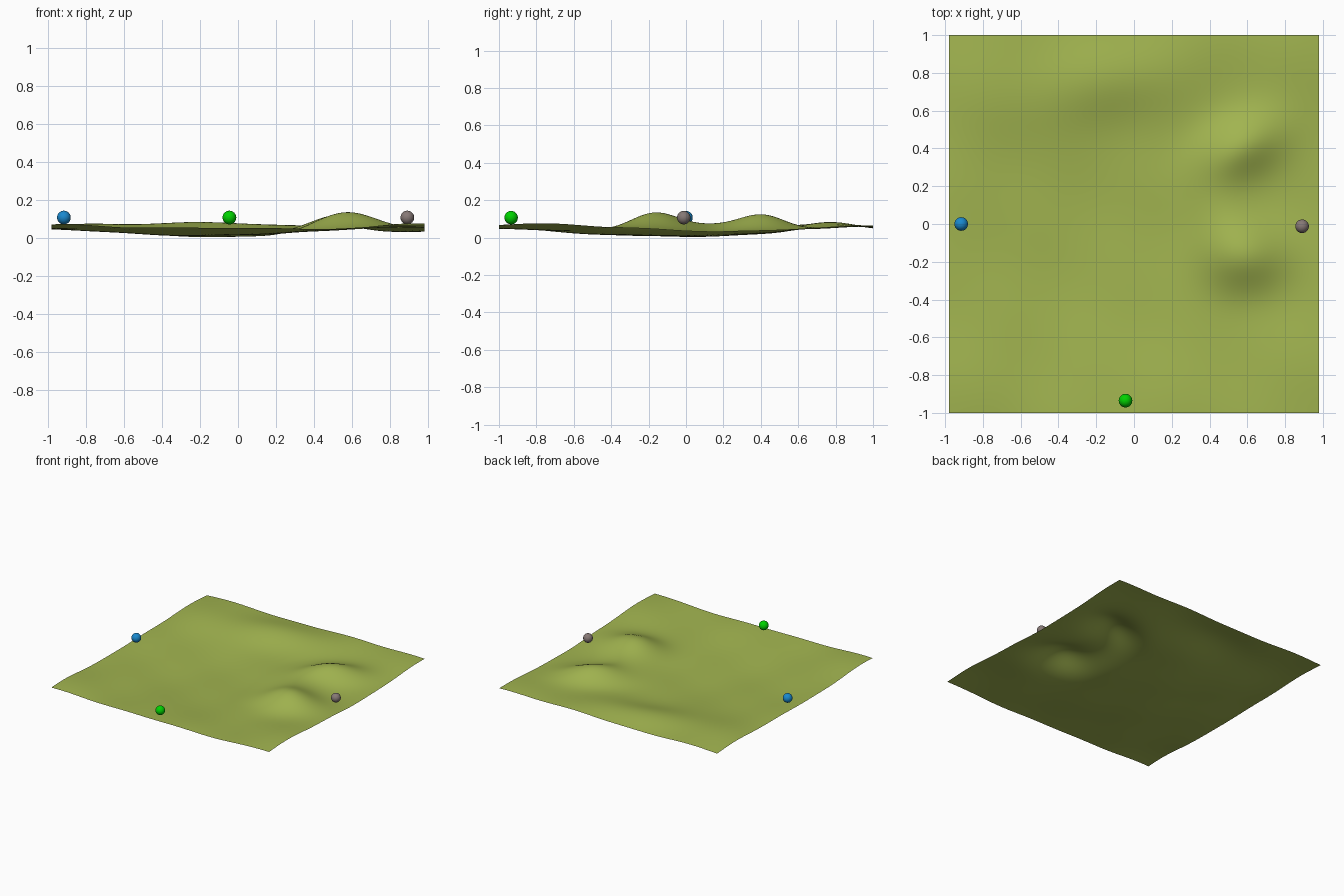
import bpy, bmesh, math

if "Cube" in bpy.data.objects:
    bpy.data.objects.remove(bpy.data.objects["Cube"])


def material(name, rgb):
    m = bpy.data.materials.new(name)
    m.diffuse_color = (*rgb, 1)
    m.use_nodes = True
    m.node_tree.nodes["Principled BSDF"].inputs["Base Color"].default_value = m.diffuse_color
    return m


# Hills and hollows: x, y, height, spread along, spread across, angle in degrees
BUMPS = [
    (0.58, -0.17, 0.100, 0.16, 0.13, 0),      # front hill
    (0.55, 0.40, 0.088, 0.17, 0.11, 28),      # back hill
    (0.45, 0.11, 0.038, 0.14, 0.16, 0),       # saddle between them
    (-0.18, 0.75, 0.048, 0.28, 0.15, 8),      # back ridge
    (-0.80, 0.80, 0.038, 0.30, 0.30, 0),
    (0.30, 0.95, 0.026, 0.25, 0.20, 0),
    (0.95, 0.95, 0.030, 0.30, 0.30, 0),
    (0.98, -0.80, 0.045, 0.28, 0.35, 0),
    (-0.98, -0.85, 0.038, 0.28, 0.30, 0),
    (-0.10, -1.05, 0.026, 0.40, 0.25, 0),
    (-0.95, 0.05, 0.016, 0.22, 0.30, 0),
    (-0.10, -0.05, -0.026, 0.38, 0.42, 0),    # central basin
]


def height(x, y):
    z = 0.038 + 0.003 * math.sin(9 * x + 4 * y) * math.sin(8 * y - 3 * x)
    for bx, by, h, sa, sb, deg in BUMPS:
        a = math.radians(deg)
        u = (x - bx) * math.cos(a) + (y - by) * math.sin(a)
        v = (y - by) * math.cos(a) - (x - bx) * math.sin(a)
        z += h * math.exp(-0.5 * ((u / sa) ** 2 + (v / sb) ** 2))
    return max(z, 0.0)


# Rolling ground sheet
bm = bmesh.new()
bmesh.ops.create_grid(bm, x_segments=100, y_segments=100, size=1)
for v in bm.verts:
    v.co.x *= 0.98
    v.co.z = height(v.co.x, v.co.y)
low = min(v.co.z for v in bm.verts)
for v in bm.verts:
    v.co.z -= low - 0.004
for f in bm.faces:
    f.smooth = True
mesh = bpy.data.meshes.new("ground")
bm.to_mesh(mesh)
bm.free()
mesh.materials.append(material("grass", (0.36, 0.46, 0.08)))
bpy.context.collection.objects.link(bpy.data.objects.new("ground", mesh))

# Marker balls near three edges
for name, x, y, rgb in [
    ("blue_ball", -0.915, 0.0, (0.01, 0.25, 0.62)),
    ("green_ball", -0.045, -0.935, (0.0, 0.65, 0.0)),
    ("grey_ball", 0.89, -0.012, (0.24, 0.19, 0.18)),
]:
    bpy.ops.mesh.primitive_uv_sphere_add(segments=32, ring_count=16, radius=0.036,
                                         location=(x, y, 0.107))
    ball = bpy.context.object
    ball.name = name
    ball.data.materials.append(material(name, rgb))
    bpy.ops.object.shade_smooth()
